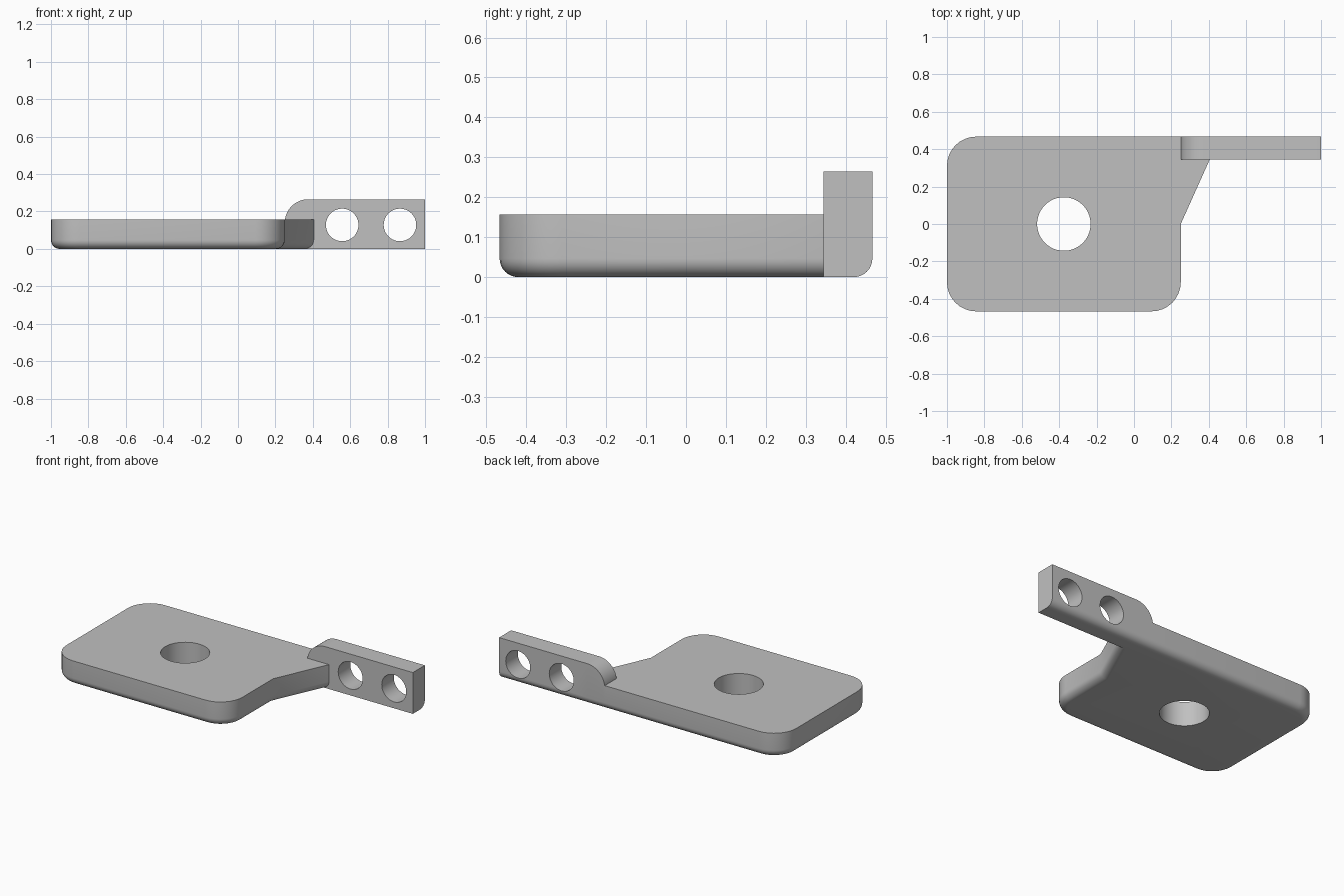
import bpy
import bmesh
from math import sin, cos, pi, hypot
from mathutils import Matrix

LEFT, EDGE, RIGHT = -1.0, 0.25, 1.0       # plate left, plate right, bar end
BACK, BAR_FRONT = 0.467, 0.345
PLATE_TOP, BAR_TOP = 0.157, 0.265
CORNER, FILLET, BAR_ROUND = 0.156, 0.047, 0.125
GUSSET_X = 0.405
STEPS = 8

cube = bpy.data.objects.get("Cube")
if cube:
    bpy.data.objects.remove(cube)

steel = bpy.data.materials.new("plain grey")
steel.use_nodes = True
GREY = (0.53, 0.53, 0.53, 1)
steel.diffuse_color = GREY
steel.node_tree.nodes["Principled BSDF"].inputs["Base Color"].default_value = GREY


def new_object(name, bm):
    bmesh.ops.recalc_face_normals(bm, faces=bm.faces)
    mesh = bpy.data.meshes.new(name)
    bm.to_mesh(mesh)
    bm.free()
    mesh.materials.append(steel)
    obj = bpy.data.objects.new(name, mesh)
    bpy.context.collection.objects.link(obj)
    return obj


def loft(name, rings):
    """Skin a stack of equal-length point rings and cap both ends."""
    bm = bmesh.new()
    rows = [[bm.verts.new(p) for p in ring] for ring in rings]
    for a, b in zip(rows, rows[1:]):
        for i in range(len(a)):
            j = (i + 1) % len(a)
            bm.faces.new((a[i], a[j], b[j], b[i]))
    bm.faces.new(rows[0])
    bm.faces.new(rows[-1])
    return new_object(name, bm)


def cylinder(name, centre, radius, depth, turn=0):
    bm = bmesh.new()
    place = Matrix.Translation(centre) @ Matrix.Rotation(turn, 4, "X")
    bmesh.ops.create_cone(bm, cap_ends=True, segments=64, radius1=radius,
                          radius2=radius, depth=depth, matrix=place)
    return new_object(name, bm)


def combine(obj, other, operation):
    mod = obj.modifiers.new(operation, "BOOLEAN")
    mod.operation, mod.solver, mod.object = operation, "EXACT", other
    bpy.context.view_layer.objects.active = obj
    bpy.ops.object.modifier_apply(modifier=mod.name)
    bpy.data.objects.remove(other)


def arc(cx, cy, r, start, steps=STEPS):
    angles = [start + pi / 2 * i / steps for i in range(steps + 1)]
    return [(cx + r * cos(a), cy + r * sin(a)) for a in angles]


def plate_ring(inset, z):
    """Plate outline with its free edges moved inwards."""
    slope = (GUSSET_X - EDGE) / BAR_FRONT
    shift = inset * hypot(1, slope)
    r, c = CORNER - inset, CORNER
    pts = arc(LEFT + c, BACK - c, r, pi / 2)
    pts += arc(LEFT + c, c - BACK, r, pi)
    pts += arc(EDGE - c, c - BACK, r, 1.5 * pi)
    pts += [(EDGE - inset, (shift - inset) / slope),
            (GUSSET_X - shift, BAR_FRONT),
            (EDGE, BAR_FRONT), (EDGE, BACK - inset)]
    return [(x, y, z) for x, y in pts]


# Quarter round used along every bottom edge: (inset, height)
quarter = [(FILLET * (1 - sin(a)), FILLET * (1 - cos(a)))
           for a in (pi / 2 * i / STEPS for i in range(STEPS + 1))]


def bar_ring(x, top):
    pts = [(BACK - inset, z) for inset, z in quarter]
    pts += [(BACK, top), (BAR_FRONT, top), (BAR_FRONT, 0)]
    return [(x, y, z) for y, z in pts]


# Mounting plate with gusset and rounded bottom edge
plate = loft("mounting_bracket",
             [plate_ring(d, z) for d, z in quarter] + [plate_ring(0, PLATE_TOP)])

# Side bar with one rounded upper corner
curve = arc(EDGE + BAR_ROUND, BAR_TOP - BAR_ROUND, BAR_ROUND, pi / 2, 16)[::-1]
bar = loft("side_bar", [bar_ring(x, z) for x, z in curve + [(RIGHT, BAR_TOP)]])
combine(plate, bar, "UNION")

# Drilled holes
combine(plate, cylinder("plate_hole", (-0.375, 0, 0.1), 0.143, 1), "DIFFERENCE")
for x in (0.557, 0.866):
    combine(plate, cylinder("bar_hole", (x, 0.4, 0.128), 0.087, 0.5, pi / 2),
            "DIFFERENCE")

bpy.context.view_layer.objects.active = plate
plate.select_set(True)
bpy.ops.object.shade_smooth_by_angle(angle=pi / 6)
